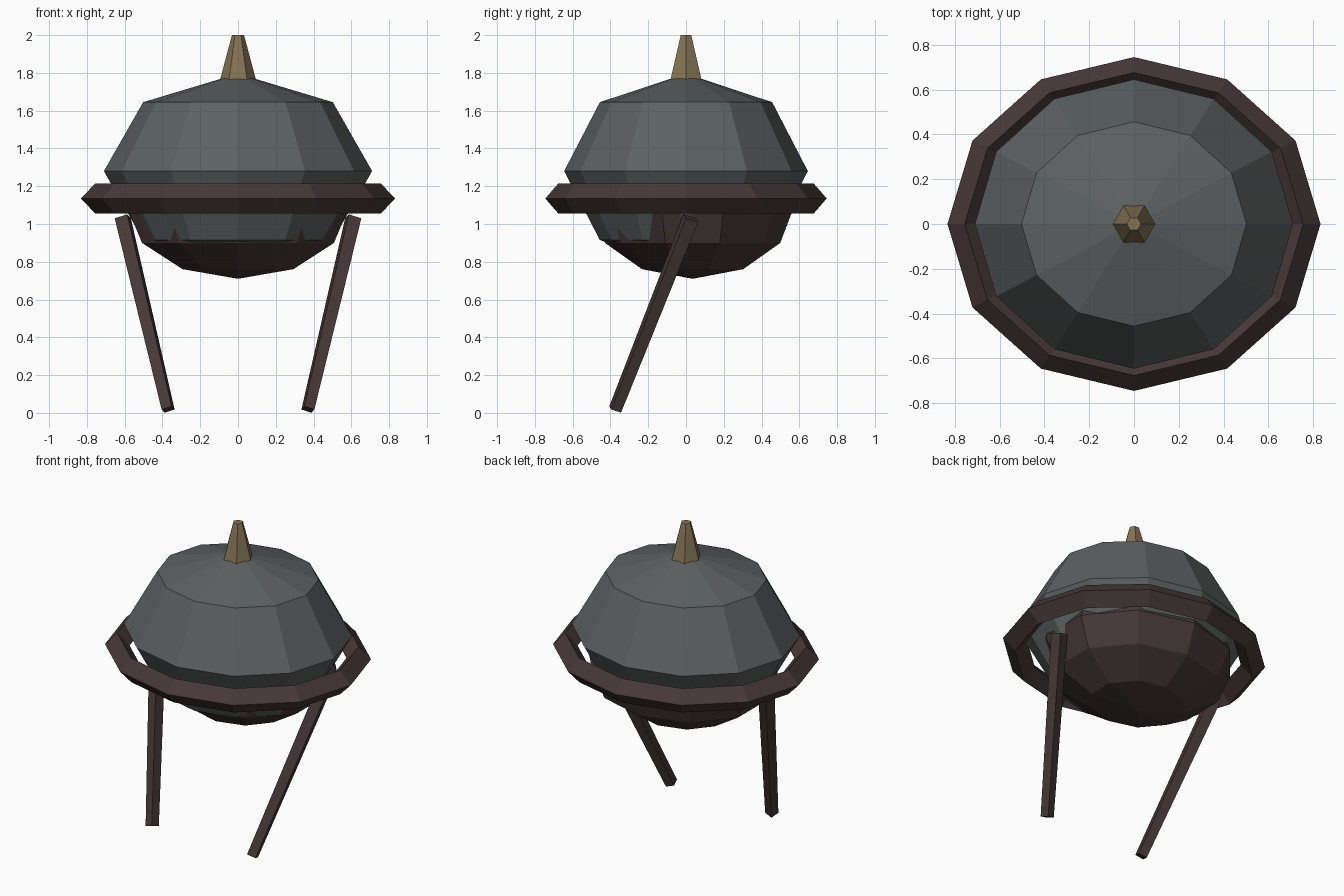
import bpy, bmesh, math
from mathutils import Vector, Matrix

if "Cube" in bpy.data.objects:
    bpy.data.objects.remove(bpy.data.objects["Cube"])


def material(name, rgb):
    m = bpy.data.materials.new(name)
    m.diffuse_color = (*rgb, 1)
    m.use_nodes = True
    m.node_tree.nodes["Principled BSDF"].inputs["Base Color"].default_value = m.diffuse_color
    return m


slate = material("slate_grey", (0.107, 0.120, 0.120))
brown = material("dark_brown", (0.062, 0.040, 0.041))
brass = material("dull_brass", (0.235, 0.175, 0.090))


def finish(bm, name, mat):
    bmesh.ops.recalc_face_normals(bm, faces=bm.faces)
    me = bpy.data.meshes.new(name)
    bm.to_mesh(me)
    bm.free()
    me.materials.append(mat)
    ob = bpy.data.objects.new(name, me)
    bpy.context.collection.objects.link(ob)
    return ob


def ellipsoid(name, mat, segments, rings, centre, radii):
    bm = bmesh.new()
    bmesh.ops.create_uvsphere(bm, u_segments=segments, v_segments=rings, radius=1)
    bmesh.ops.scale(bm, vec=radii, verts=bm.verts)
    bmesh.ops.translate(bm, vec=centre, verts=bm.verts)
    return finish(bm, name, mat)


def taper(name, mat, sides, start, end, r1, r2):
    # tapered prism running from start to end
    start, end = Vector(start), Vector(end)
    axis = end - start
    turn = axis.to_track_quat('Z', 'Y').to_matrix().to_4x4()
    bm = bmesh.new()
    bmesh.ops.create_cone(bm, cap_ends=True, segments=sides, radius1=r1, radius2=r2,
                          depth=axis.length,
                          matrix=Matrix.Translation((start + end) / 2) @ turn)
    return finish(bm, name, mat)


# faceted main body and the bowl set slightly back beneath it
ellipsoid("body", slate, 12, 4, (0, 0, 1.28), (0.71, 0.645, 0.516))
ellipsoid("bowl", brown, 10, 6, (0, 0.035, 1.09), (0.617, 0.536, 0.38))

# diamond-section ring around the body
bm = bmesh.new()
section = [(0.832, 1.135), (0.755, 1.215), (0.678, 1.135), (0.755, 1.055)]
loops = []
for i in range(12):
    a = i * math.tau / 12
    loops.append([bm.verts.new((r * math.cos(a), r * math.sin(a) * 0.895, z))
                  for r, z in section])
for i in range(12):
    p, q = loops[i], loops[(i + 1) % 12]
    for j in range(4):
        k = (j + 1) % 4
        bm.faces.new((p[j], q[j], q[k], p[k]))
finish(bm, "ring", brown)

# finial: hexagonal, with points on the x axis
bm = bmesh.new()
bmesh.ops.create_cone(bm, cap_ends=True, segments=6, radius1=0.096, radius2=0.032, depth=0.24,
                      matrix=Matrix.Translation((0, 0, 1.88)) @ Matrix.Rotation(math.pi / 2, 4, 'Z'))
finish(bm, "finial", brass)

# pair of legs slanting forward and inward
for side, s in (("left", -1), ("right", 1)):
    taper(side + "_leg", brown, 4, (s * 0.37, -0.375, 0.018), (s * 0.61, 0.025, 1.03), 0.04, 0.05)
